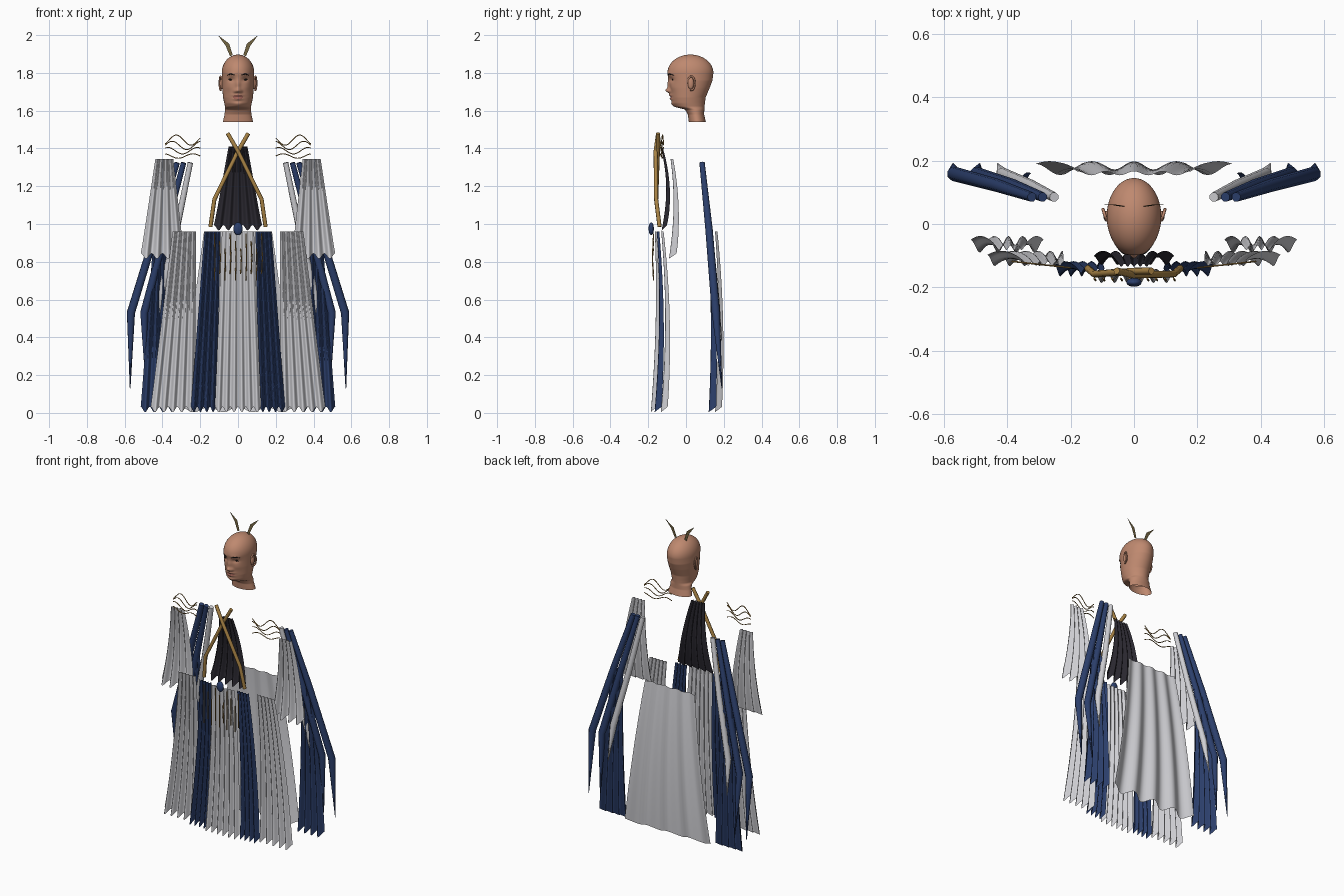
import bpy, bmesh, math
from math import sin, cos, pi, exp, sqrt
from mathutils import Vector

cube = bpy.data.objects.get("Cube")
if cube:
    bpy.data.objects.remove(cube)


def material(name, r, g, b):
    m = bpy.data.materials.new(name)
    m.use_nodes = True
    m.diffuse_color = (r, g, b, 1)
    bsdf = m.node_tree.nodes["Principled BSDF"]
    bsdf.inputs["Base Color"].default_value = (r, g, b, 1)
    bsdf.inputs["Roughness"].default_value = 0.7
    return m


skin = material("skin", 0.52, 0.25, 0.16)
lip = material("lip", 0.36, 0.13, 0.1)
hair = material("dark_hair", 0.015, 0.012, 0.012)
white = material("white_cloth", 0.62, 0.62, 0.65)
blue = material("navy_cloth", 0.025, 0.05, 0.15)
black = material("black_cloth", 0.022, 0.02, 0.028)
gold = material("gold", 0.4, 0.23, 0.06)
olive = material("olive_feather", 0.16, 0.12, 0.05)


def mesh_object(name, verts, faces, *mats):
    me = bpy.data.meshes.new(name)
    me.from_pydata(verts, [], faces)
    for m in mats:
        me.materials.append(m)
    me.polygons.foreach_set("use_smooth", [True] * len(me.polygons))
    ob = bpy.data.objects.new(name, me)
    bpy.context.collection.objects.link(ob)
    return ob


def grid_faces(rows, cols, wrap=False):
    n = cols if wrap else cols - 1
    return [(r * cols + c, r * cols + (c + 1) % cols,
             (r + 1) * cols + (c + 1) % cols, (r + 1) * cols + c)
            for r in range(rows - 1) for c in range(n)]


def panel(name, mat, top, bottom, w0, w1, folds, amp, bulge):
    """Hanging pleated cloth that widens from top to bottom."""
    a, b = Vector(top), Vector(bottom)
    rows, cols = 16, folds * 10 + 1
    verts = []
    for r in range(rows):
        v = r / (rows - 1)
        c = a.lerp(b, v)
        for k in range(cols):
            u = k / (cols - 1)
            wave = cos(2 * pi * folds * u)
            verts.append((c.x + (u - 0.5) * (w0 + (w1 - w0) * v),
                          c.y + bulge * 4 * v * (1 - v) + wave * amp * (0.35 + 0.65 * v),
                          c.z + 0.014 * wave * v ** 8))
    return mesh_object(name, verts, grid_faces(rows, cols), mat)


def tube(name, mat, points, radii, smooth=False):
    """Round strand along a path with a radius at each point."""
    cu = bpy.data.curves.new(name, "CURVE")
    cu.dimensions = "3D"
    cu.bevel_depth = 1
    cu.bevel_resolution = 2
    cu.resolution_u = 6
    cu.use_fill_caps = True
    sp = cu.splines.new("NURBS" if smooth else "POLY")
    sp.points.add(len(points) - 1)
    for p, co, r in zip(sp.points, points, radii):
        p.co, p.radius = (*co, 1), r
    if smooth:
        sp.use_endpoint_u = True
        sp.order_u = 3
    sp.use_smooth = True
    cu.materials.append(mat)
    ob = bpy.data.objects.new(name, cu)
    bpy.context.collection.objects.link(ob)
    return ob


def ball(name, mat, loc, size):
    bm = bmesh.new()
    bmesh.ops.create_uvsphere(bm, u_segments=20, v_segments=12, radius=1)
    bmesh.ops.scale(bm, vec=size, verts=bm.verts)
    me = bpy.data.meshes.new(name)
    bm.to_mesh(me)
    bm.free()
    me.materials.append(mat)
    me.polygons.foreach_set("use_smooth", [True] * len(me.polygons))
    ob = bpy.data.objects.new(name, me)
    ob.location = loc
    bpy.context.collection.objects.link(ob)
    return ob


# Head: height, front y, back y, half width
HEAD = [(1.54, 0.015, 0.105, 0.08), (1.58, 0.01, 0.096, 0.071), (1.606, -0.005, 0.097, 0.069),
        (1.62, -0.058, 0.098, 0.068), (1.64, -0.073, 0.1, 0.073), (1.67, -0.078, 0.104, 0.079),
        (1.72, -0.085, 0.125, 0.084), (1.76, -0.09, 0.14, 0.086), (1.80, -0.098, 0.145, 0.086)]


def head_ring(z):
    if z >= 1.80:
        f = sqrt(max(0, 1 - ((z - 1.80) / 0.097) ** 2))
        return 0.023 - 0.121 * f, 0.023 + 0.122 * f, 0.086 * f
    i = max(k for k in range(len(HEAD) - 1) if HEAD[k][0] <= z + 1e-6)
    t = (z - HEAD[i][0]) / (HEAD[i + 1][0] - HEAD[i][0])
    return [p + (q - p) * t for p, q in zip(HEAD[i][1:], HEAD[i + 1][1:])]


def bump(x, z, cx, cz, sx, sz, amp):
    return amp * exp(-((abs(x) - cx) / sx) ** 2 - ((z - cz) / sz) ** 2)


def face_relief(x, z):
    nose = bump(x, z, 0, 1.706, 0.014, 0.013, 0.022) + bump(x, z, 0, 1.735, 0.011, 0.028, 0.011)
    nose += bump(x, z, 0.015, 1.702, 0.008, 0.009, 0.008)
    mouth = bump(x, z, 0, 1.682, 0.024, 0.007, 0.01) + bump(x, z, 0, 1.662, 0.022, 0.007, 0.01)
    chin = bump(x, z, 0, 1.632, 0.024, 0.014, 0.008)
    brow = bump(x, z, 0.035, 1.792, 0.026, 0.01, 0.004)
    socket = bump(x, z, 0.036, 1.764, 0.018, 0.012, -0.008)
    cheek = bump(x, z, 0.048, 1.725, 0.02, 0.02, 0.003)
    return nose + mouth + chin + brow + socket + cheek


def head_point(a, z):
    front, back, w = head_ring(z)
    mid = (front + back) / 2
    x = w * sin(a)
    y = mid - (back - front) / 2 * cos(a)
    if cos(a) > 0:
        y -= face_relief(x, z) * min(1, cos(a) * 2)
    return x, y, z


def on_face(x, z, lift=0.0):
    p = head_point(math.asin(x / head_ring(z)[2]), z)
    return p[0], p[1] - lift, z


levels = [1.54 + 0.26 * i / 66 for i in range(66)]
levels += [1.80 + 0.097 * sin(pi / 2 * i / 18) for i in range(19)]
SEG = 96
head = mesh_object("head", [head_point(2 * pi * k / SEG, z) for z in levels for k in range(SEG)],
                   grid_faces(len(levels), SEG, True), skin, lip)
for f in head.data.polygons:
    c = f.center
    if c.y < -0.05 and (c.x / 0.025) ** 2 + ((c.z - 1.672) / 0.012) ** 2 < 1:
        f.material_index = 1

for s, side in ((1, "left"), (-1, "right")):
    # Eyes, brows and ears
    ball(side + "_eye", hair, on_face(s * 0.037, 1.765, -0.001), (0.015, 0.004, 0.0045))
    brow = [on_face(s * x, z, 0.001) for x, z in
            ((0.018, 1.787), (0.03, 1.793), (0.045, 1.794), (0.06, 1.786))]
    tube(side + "_brow", hair, brow, (0.002, 0.003, 0.003, 0.001), True)
    ball(side + "_ear", skin, (s * 0.087, 0.025, 1.745), (0.01, 0.016, 0.032))
    rim = [(s * (0.092 + 0.006 * sin(t)), 0.028 + 0.019 * sin(t), 1.745 + 0.037 * cos(t))
           for t in [pi * (-0.3 + 1.4 * i / 10) for i in range(11)]]
    tube(side + "_ear_rim", skin, rim, [0.005] * 11, True)

    # Forked feather on the crown
    outline = ((0.028, 1.895), (0.042, 1.888), (0.066, 1.945), (0.107, 2.0), (0.047, 1.955))
    mesh_object(side + "_feather", [(s * x, 0.055 + (z - 1.89) * 0.08, z) for x, z in outline],
                [(0, 1, 2, 4), (4, 2, 3)], olive)

    # Crossed chest straps
    tube(side + "_strap", gold, [(-s * 0.055, -0.148, 1.48), (0, -0.155 - s * 0.006, 1.385),
                                 (s * 0.125, -0.158, 1.13), (s * 0.146, -0.14, 0.985)],
         [0.011] * 4)

    # Shoulder cape and front skirt panels
    panel(side + "_cape", white, (s * 0.39, -0.075, 1.345), (s * 0.4, -0.07, 0.83),
          0.095, 0.23, 4, 0.02, 0.02)
    panel(side + "_white_skirt", white, (s * 0.284, -0.125, 0.96), (s * 0.345, -0.115, 0.018),
          0.125, 0.235, 5, 0.018, 0.022)
    panel(side + "_blue_skirt", blue, (s * 0.135, -0.148, 0.96), (s * 0.182, -0.148, 0.018),
          0.085, 0.135, 4, 0.018, 0.018)
    panel(side + "_side_skirt", blue, (s * 0.405, 0.12, 0.96), (s * 0.42, 0.14, 0.018),
          0.08, 0.19, 4, 0.02, 0.015)

    # Long hanging sleeve strips
    strips = ((blue, "outer", 0.322, 0.567, 0.53, 0.571, 0.13, 0.023),
              (blue, "middle", 0.288, 0.497, 0.53, 0.487, 0.14, 0.022),
              (white, "inner", 0.252, 0.415, 0.6, 0.43, 0.38, 0.02))
    for mat, label, x0, x1, z1, x2, z2, r in strips:
        tube(f"{side}_{label}_sleeve", mat,
             [(s * x0, 0.085, 1.325), (s * (x0 * 0.55 + x1 * 0.45), 0.122, 0.97),
              (s * x1, 0.158, z1), (s * x2, 0.19, z2)], (0.015, r * 0.9, r, 0.002))

    # Wavy shoulder wires
    for k in range(4):
        wire = []
        for i in range(25):
            t = i / 24
            wire.append((s * (0.2 + 0.185 * t), -0.138 + 0.02 * t,
                         1.36 + 0.028 * k + (0.012 + 0.005 * k) * sin(2 * pi * t * 1.2 + 0.9 * k)))
        tube(f"{side}_wire_{k + 1}", gold, wire, [0.0025] * 25)

# Centre cloth pieces
panel("chest_panel", black, (0, -0.13, 1.41), (0, -0.115, 0.98), 0.1, 0.255, 5, 0.014, 0.027)
panel("centre_skirt", white, (0, -0.16, 0.96), (0, -0.172, 0.018), 0.17, 0.245, 6, 0.014, 0.015)
panel("back_skirt", white, (0, 0.16, 0.96), (0, 0.172, 0.018), 0.36, 0.62, 4, 0.018, 0.018)

# Waist knot and hanging tassels
ball("waist_knot", blue, (0, -0.184, 0.975), (0.024, 0.014, 0.034))
for k in range(10):
    x = -0.125 + 0.25 * k / 9
    low = 0.70 + 0.035 * (k % 2)
    tube(f"tassel_{k + 1}", gold, [(x, -0.172, 0.95 - 0.04 * (k % 3)),
                                   (x + 0.004, -0.178, 0.82), (x, -0.172, low)], [0.003] * 3)
